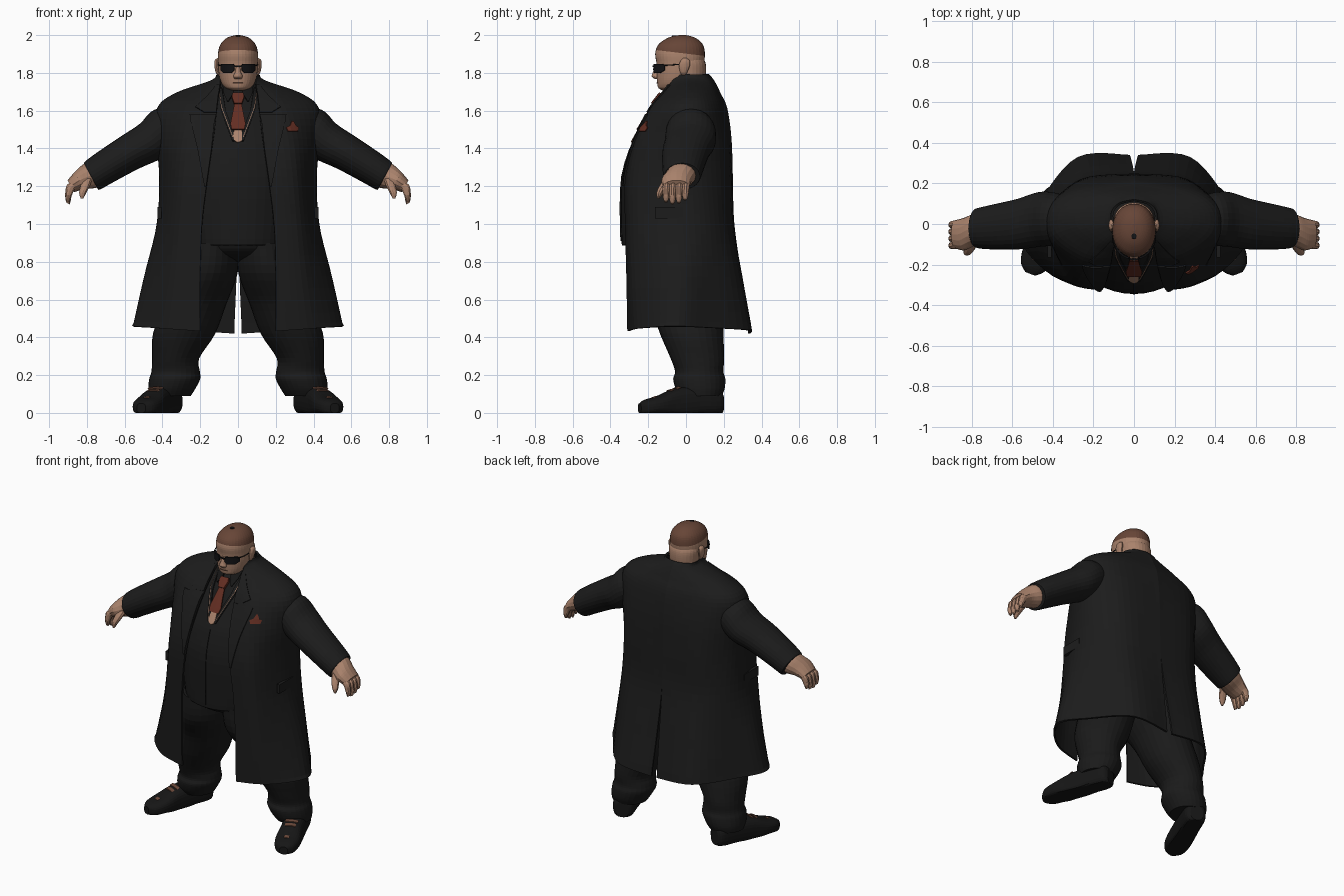
import bpy, bmesh, math
from mathutils import Vector
from mathutils.bvhtree import BVHTree

if "Cube" in bpy.data.objects:
    bpy.data.objects.remove(bpy.data.objects["Cube"])

X, Y, Z = Vector((1, 0, 0)), Vector((0, 1, 0)), Vector((0, 0, 1))
made = []


def material(name, *rgb):
    m = bpy.data.materials.new(name)
    m.use_nodes = True
    m.diffuse_color = (*rgb, 1)
    node = m.node_tree.nodes["Principled BSDF"]
    node.inputs["Base Color"].default_value = (*rgb, 1)
    node.inputs["Roughness"].default_value = 0.8
    return m


COAT = material("coat charcoal", 0.0115, 0.0115, 0.0115)
SUIT = material("suit black", 0.0105, 0.0105, 0.0105)
SHOE = material("shoe black", 0.008, 0.008, 0.008)
SKIN = material("skin", 0.40, 0.225, 0.15)
HAIR = material("hair brown", 0.135, 0.06, 0.038)
TIE = material("tie rust", 0.125, 0.027, 0.016)
GLASS = material("glasses black", 0.006, 0.006, 0.007)


def spline(pts, k):
    """Catmull-Rom samples through points of any dimension."""
    pts = [Vector(p) for p in pts]
    ext = [pts[0]] + pts + [pts[-1]]
    out = []
    for i in range(len(pts) - 1):
        a, b, c, d = ext[i:i + 4]
        for j in range(k):
            t = j / k
            out.append(0.5 * (2 * b + (c - a) * t + (2 * a - 5 * b + 4 * c - d) * t ** 2
                              + (3 * b - a - 3 * c + d) * t ** 3))
    return out + [pts[-1]]


def add(name, verts, faces, mat, mirror=False, thick=0):
    me = bpy.data.meshes.new(name)
    me.from_pydata([tuple(v) for v in verts], [], faces)
    me.materials.append(mat)
    bm = bmesh.new()
    bm.from_mesh(me)
    bmesh.ops.recalc_face_normals(bm, faces=bm.faces)
    bm.to_mesh(me)
    bm.free()
    ob = bpy.data.objects.new(name, me)
    bpy.context.collection.objects.link(ob)
    if mirror:
        ob.modifiers.new("Mirror", "MIRROR")
    if thick:
        mod = ob.modifiers.new("Thickness", "SOLIDIFY")
        mod.thickness, mod.offset = thick, 0
    made.append(ob)
    return ob


def grid_faces(rows, cols, wrap=False):
    return [(r * cols + c, r * cols + (c + 1) % cols,
             (r + 1) * cols + (c + 1) % cols, (r + 1) * cols + c)
            for r in range(rows - 1) for c in range(cols if wrap else cols - 1)]


def loft(name, rings, mat, u=X, v=Y, n=28, k=4, power=1.0, mirror=False, floor=None):
    """Skin over rings given as (x, y, z, half size along u, half size along v)."""
    samples = spline(rings, k)
    verts = []
    for s in samples:
        for i in range(n):
            a = math.tau * i / n
            c, d = math.cos(a), math.sin(a)
            p = (Vector(s[:3]) + u * s[3] * math.copysign(abs(c) ** power, c)
                 + v * s[4] * math.copysign(abs(d) ** power, d))
            if floor is not None:
                p.z = max(p.z, floor)
            verts.append(p)
    m = len(samples)
    caps = [tuple(range(n)), tuple(range((m - 1) * n, m * n))]
    return add(name, verts, grid_faces(m, n, True) + caps, mat, mirror)


def stack(name, rows, mat, **kw):
    """Upright loft from (z, half width, front y, back y)."""
    return loft(name, [(0, (f + b) / 2, z, w, (b - f) / 2) for z, w, f, b in rows], mat, **kw)


def drape(name, rows, target, mat, lift=0.009, thick=0.008, mirror=False, n=7):
    """Cloth plate from (z, x0, x1) rows laid on the front of a target."""
    me = target.data
    tree = BVHTree.FromPolygons([p.co for p in me.vertices], [tuple(p.vertices) for p in me.polygons])
    dense = []
    for r, s in zip(rows, rows[1:]):
        dense += [Vector(r).lerp(Vector(s), j / 4) for j in range(4)]
    dense.append(Vector(rows[-1]))
    verts = []
    for z, a, b in dense:
        for i in range(n):
            x = a + (b - a) * i / (n - 1)
            hit = tree.ray_cast(Vector((x, -1, z)), Y)[0] or tree.find_nearest(Vector((x, -0.3, z)))[0]
            verts.append((x, hit.y - lift, z))
    return add(name, verts, grid_faces(len(dense), n), mat, mirror, thick)


def box(name, centre, size, mat, mirror=False):
    bm = bmesh.new()
    bmesh.ops.create_cube(bm, size=1)
    verts = [Vector(centre) + Vector([p * s for p, s in zip(q.co, size)]) for q in bm.verts]
    faces = [[q.index for q in f.verts] for f in bm.faces]
    bm.free()
    return add(name, verts, faces, mat, mirror)


# Torso with waistcoat, and hips
vest = stack("waistcoat", [(.89, .27, -.335, .2), (.92, .29, -.342, .2), (1.2, .32, -.343, .2),
                           (1.35, .31, -.312, .19), (1.45, .29, -.268, .18), (1.6, .23, -.175, .15),
                           (1.7, .13, -.1, .12), (1.75, .09, -.06, .09)], SUIT, n=40)
stack("hips", [(.93, .28, -.315, .19), (.87, .27, -.3, .19), (.83, .24, -.24, .16),
               (.8, .12, -.12, .08)], SUIT)

# Trouser legs with bunched ankles
loft("trouser_legs", [(.145, -.055, .9, .145, .245), (.165, -.04, .74, .163, .245), (.225, .0, .58, .165, .195),
                      (.285, .03, .42, .165, .168), (.33, .06, .29, .125, .142), (.33, .07, .22, .128, .128),
                      (.335, .07, .18, .135, .138), (.35, .075, .13, .125, .13),
                      (.36, .08, .09, .11, .11)], SUIT, mirror=True)

# Shoes, toes turned out
toe = Vector((.36, -.93, 0)).normalized()
side = Vector((-toe.y, toe.x, 0))


def shoe_ring(s, w, z, h):
    p = Vector((.355, .16, z)) + toe * s
    return (*p, w, h)


loft("shoes", [shoe_ring(*r) for r in ((-.03, .04, .05, .05), (.0, .066, .06, .07), (.12, .07, .06, .08),
                                      (.23, .072, .05, .08), (.33, .078, .04, .05), (.40, .062, .03, .04),
                                      (.435, .025, .025, .025))],
     SHOE, u=side, v=Z, power=.75, mirror=True, floor=0)
for i, (s, w, z) in enumerate(((.215, .042, .134), (.25, .034, .123), (.345, .018, .084))):
    loft("shoe_laces_%d" % i, [shoe_ring(s, w, z, .005), shoe_ring(s + .02, w, z - .007, .005)],
         HAIR, u=side, v=Z, n=10, k=1, mirror=True)

# Open long coat: half outlines from front edge round to back seam
outlines = [
    (.44, [(.20, -.305), (.40, -.25), (.555, -.07), (.46, .11), (.275, .325), (.02, .335)]),
    (.72, [(.20, -.31), (.36, -.265), (.49, -.06), (.425, .11), (.26, .275), (.008, .29)]),
    (1.0, [(.19, -.317), (.33, -.275), (.42, -.08), (.395, .10), (.25, .225), (0, .25)]),
    (1.25, [(.16, -.317), (.31, -.275), (.40, -.08), (.395, .08), (.26, .215), (0, .242)]),
    (1.45, [(.13, -.265), (.29, -.24), (.41, -.08), (.41, .08), (.27, .20), (0, .235)]),
    (1.61, [(.11, -.18), (.25, -.175), (.405, -.06), (.405, .08), (.27, .17), (0, .213)]),
    (1.69, [(.10, -.12), (.20, -.1), (.31, -.02), (.31, .07), (.19, .145), (0, .178)]),
    (1.755, [(.09, -.07), (.11, -.04), (.14, .01), (.13, .07), (.09, .12), (0, .145)]),
    (1.79, [(.085, -.055), (.095, -.03), (.105, .01), (.105, .06), (.07, .1), (0, .117)])]
columns = [spline([(*row[i], z) for z, row in outlines], 5) for i in range(6)]
rows = [spline(points, 6) for points in zip(*columns)]
for row in rows:
    row[-1].x = max(row[-1].x, 0) if row[-1].z < .95 else 0
for p in rows[0]:
    p.z += .07 * (p.x - .3)
coat = add("long_coat", [p for row in rows for p in row], grid_faces(len(rows), len(rows[0])),
           COAT, mirror=True, thick=.012)

# Lapels, collar points and pocket flaps
drape("coat_lapels", [(1.58, .115, .255), (1.54, .125, .25), (1.4, .14, .215), (1.2, .168, .178)],
      coat, COAT, lift=.011, mirror=True)
drape("coat_collar", [(1.735, .095, .115), (1.68, .105, .16), (1.62, .112, .225), (1.592, .115, .18)],
      coat, COAT, lift=.011, mirror=True)
box("pocket_flaps", (.416, -.09, 1.06), (.02, .15, .06), COAT, True)
drape("pocket_square", [(1.49, .265, .315), (1.51, .255, .32), (1.52, .275, .305), (1.545, .285, .292)],
      coat, TIE, lift=.012)

# Shirt, tie, chain and waistcoat seam
drape("waistcoat_edges", [(1.72, .085, .1), (1.6, .065, .09), (1.44, .004, .03)], vest, SUIT, mirror=True)
drape("shirt_collar", [(1.735, .02, .08), (1.69, .025, .075), (1.65, .05, .058)], vest, SHOE, lift=.015, mirror=True)
drape("waistcoat_seam", [(1.4, -.002, .002), (1.1, -.002, .002), (.91, -.002, .002)], vest, SHOE, lift=.002)
drape("tie_knot", [(1.69, -.026, .026), (1.67, -.032, .032), (1.635, -.02, .02)], vest, TIE, lift=.026, thick=.022)
drape("tie_blade", [(1.64, -.018, .018), (1.53, -.04, .04), (1.5, -.034, .034)], vest, TIE, lift=.02)
drape("tie_tip", [(1.505, -.02, .02), (1.46, -.026, .022), (1.44, -.018, .02), (1.432, -.004, .004)],
      vest, SKIN, lift=.012)
drape("neck_chain", [(1.72, .1, .103), (1.62, .086, .089), (1.54, .056, .059), (1.46, .026, .029)],
      vest, SKIN, lift=.014, thick=.004, mirror=True, n=2)

# Sleeves
across = Vector((.47, 0, .88))
loft("sleeves", [(.26, .02, 1.54, .09, .09), (.385, .025, 1.5, .128, .12), (.47, .022, 1.435, .135, .108),
                 (.57, .0, 1.38, .125, .098), (.70, -.015, 1.302, .11, .09), (.765, -.02, 1.26, .1, .085),
                 (.778, -.02, 1.252, .094, .08)], COAT, u=Y, v=across, mirror=True)

# Hands: palm, four curled fingers, thumb
loft("palms", [(.75, -.025, 1.268, .08, .075), (.79, -.03, 1.252, .08, .07), (.84, -.05, 1.23, .08, .052),
               (.885, -.05, 1.2, .068, .036)], SKIN, u=Y, v=across, n=16, mirror=True)
knuckle = Vector((.88, 0, .47))
for i, drop in enumerate((.01, 0, .005, .02)):
    y = -.1 + i * .034
    loft("finger_%d" % (i + 1), [(.855, y, 1.215, .019, .024), (.885, y - .004, 1.195, .02, .025),
                                 (.897, y - .006, 1.16, .018, .02), (.9, y - .006, 1.13 + drop, .016, .017),
                                 (.9, y - .006, 1.108 + drop, .009, .01)],
         SKIN, u=Y, v=knuckle, n=10, mirror=True)
loft("thumbs", [(.795, -.075, 1.25, .03, .03), (.808, -.115, 1.205, .024, .026), (.822, -.138, 1.165, .018, .02),
                (.826, -.145, 1.135, .006, .007)], SKIN, u=Y, v=X, n=10, mirror=True)

# Neck and head, with a hairline cut across the skull
stack("neck", [(1.64, .085, -.06, .085), (1.72, .092, -.075, .095), (1.8, .097, -.08, .106),
               (1.85, .1, -.08, .104), (1.88, .09, -.07, .09)], SKIN)
head = stack("head", [(1.706, .035, -.12, -.02), (1.72, .066, -.146, .01), (1.75, .09, -.153, .06),
                      (1.8, .102, -.156, .085), (1.85, .105, -.156, .095), (1.9, .106, -.163, .1),
                      (1.945, .096, -.15, .092), (1.975, .073, -.115, .066), (1.992, .044, -.078, .034),
                      (2.0, .01, -.035, .0)], SKIN, n=36, power=.95)
head.data.materials.append(HAIR)
bm = bmesh.new()
bm.from_mesh(head.data)
point, normal = Vector((0, 0, 1.902)), Vector((0, .12, 1)).normalized()
bmesh.ops.bisect_plane(bm, geom=bm.verts[:] + bm.edges[:] + bm.faces[:], plane_co=point, plane_no=normal)
for f in bm.faces:
    f.material_index = int((f.calc_center_median() - point).dot(normal) > 0)
bm.to_mesh(head.data)
bm.free()
loft("crown_spot", [(0, -.06, 1.988, .015, .015), (0, -.06, 1.998, .013, .013)], GLASS, n=16, k=1)

# Face: nose, lips, ears, sunglasses
loft("nose", [(0, -.15, 1.84, .01, .012), (0, -.157, 1.805, .015, .018), (0, -.158, 1.782, .024, .024),
              (0, -.153, 1.767, .017, .012)], SKIN, n=14)
drape("lips", [(1.748, -.026, .026), (1.745, -.028, .028)], head, HAIR, lift=.002, thick=.004)
loft("ears", [(.098, -.01, 1.785, .008, .01), (.106, -.012, 1.805, .013, .02), (.111, -.008, 1.84, .014, .03),
              (.111, -.004, 1.866, .012, .024), (.106, -.006, 1.878, .004, .01)], SKIN, n=14, mirror=True)
drape("sunglass_lenses", [(1.848, .024, .084), (1.836, .018, .09), (1.815, .02, .09), (1.8, .034, .075)],
      head, GLASS, lift=.015, thick=.009, mirror=True)
box("sunglass_bridge", (0, -.174, 1.836), (.045, .008, .008), GLASS)
loft("sunglass_arms", [(.088, -.125, 1.84, .004, .005), (.104, -.085, 1.842, .003, .003), (.107, -.03, 1.845, .003, .003)],
     GLASS, v=Z, n=8, mirror=True)

# Smooth shading with crisp edges
for ob in bpy.context.view_layer.objects:
    ob.select_set(ob in made)
bpy.context.view_layer.objects.active = head
bpy.ops.object.shade_smooth_by_angle(angle=math.radians(45))
